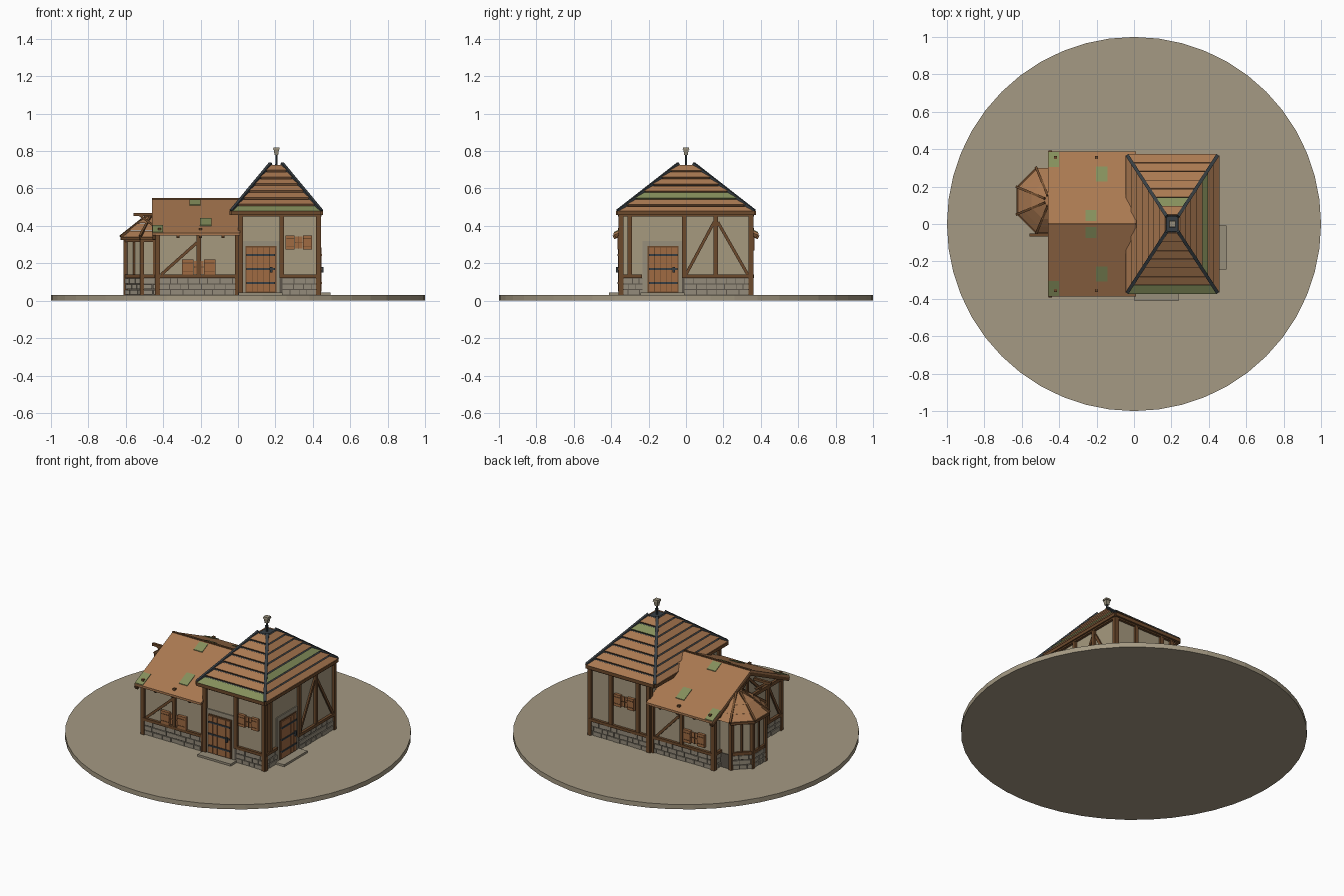
import bpy, bmesh, math, random
from mathutils import Vector, Matrix

random.seed(4)
cube = bpy.data.objects.get("Cube")
if cube:
    bpy.data.objects.remove(cube)


def material(name, *srgb):
    m = bpy.data.materials.new(name)
    m.use_nodes = True
    col = [(c / 255) ** 2.2 for c in srgb] + [1]
    m.diffuse_color = col
    bsdf = m.node_tree.nodes["Principled BSDF"]
    bsdf.inputs["Base Color"].default_value = col
    bsdf.inputs["Roughness"].default_value = 0.9
    return m


EARTH = material("earth", 163, 152, 130)
PLASTER = material("plaster", 165, 152, 126)
TIMBER = material("timber", 108, 75, 48)
STONE = material("stone", 146, 138, 122)
MORTAR = material("mortar", 92, 86, 76)
ROOF = material("roof_boards", 168, 120, 82)
MOSS = material("moss", 132, 142, 92)
IRON = material("iron", 58, 64, 68)
BOARD = material("board_wood", 158, 106, 68)
PALE = material("pale_stone", 150, 141, 122)


def finish(name, bm, *mats):
    bmesh.ops.recalc_face_normals(bm, faces=bm.faces[:])
    mesh = bpy.data.meshes.new(name)
    bm.to_mesh(mesh)
    bm.free()
    for m in mats:
        mesh.materials.append(m)
    ob = bpy.data.objects.new(name, mesh)
    bpy.context.collection.objects.link(ob)
    return ob


def beams(name, mat, items):
    """One object of oriented bars: (start, end, width, height)."""
    bm = bmesh.new()
    for a, b, w, h in items:
        a, b = Vector(a), Vector(b)
        rot = (b - a).to_track_quat('X', 'Z').to_matrix().to_4x4()
        size = Matrix.Diagonal(((b - a).length, w, h, 1))
        bmesh.ops.create_cube(bm, size=1, matrix=Matrix.Translation((a + b) / 2) @ rot @ size)
    return finish(name, bm, mat)


def boxes(name, mat, items):
    """One object of upright boxes given by two opposite corners."""
    bm = bmesh.new()
    for a, b in items:
        a, b = Vector(a), Vector(b)
        size = [abs(c) for c in b - a]
        bmesh.ops.create_cube(bm, size=1, matrix=Matrix.Translation((a + b) / 2) @ Matrix.Diagonal(size + [1]))
    return finish(name, bm, mat)


def loft(bm, low, high, index=0):
    """Closed solid between two matching loops."""
    lo = [bm.verts.new(p) for p in low]
    hi = [bm.verts.new(p) for p in high]
    n = len(lo)
    faces = [bm.faces.new(lo), bm.faces.new(hi)]
    faces += [bm.faces.new((lo[i], lo[(i + 1) % n], hi[(i + 1) % n], hi[i])) for i in range(n)]
    for f in faces:
        f.material_index = index


def solid(name, mat, low, high):
    bm = bmesh.new()
    loft(bm, low, high)
    return finish(name, bm, mat)


def ring(n, r, z, cx=0, cy=0, turn=0.0):
    return [Vector((cx + r * math.cos(turn + math.tau * i / n), cy + r * math.sin(turn + math.tau * i / n), z))
            for i in range(n)]


def rect(x0, x1, y, z):
    return [Vector(p) for p in ((x0, -y, z), (x1, -y, z), (x1, y, z), (x0, y, z))]


def wall_frame(side, plane):
    """Map (along, outward, height) on a wall to world space."""
    s = -1 if side in ("front", "wing_end") else 1
    if side in ("front", "back"):
        return lambda u, o, z: Vector((u, s * (plane + o), z))
    return lambda u, o, z: Vector((s * (plane + o), u, z))


def stones(name, a, b, z0=0.03, rows=3, row_h=0.03):
    """Courses of blocks along the foot of a wall."""
    a, b = Vector(a), Vector(b)
    length, items = (b - a).length, []
    for r in range(rows):
        u, z = 0, z0 + (r + 0.5) * row_h
        while u < length - 0.004:
            v = min(length, u + random.uniform(0.035, 0.07))
            p, q = a.lerp(b, (u + 0.002) / length), a.lerp(b, (v - 0.002) / length)
            p.z = q.z = z
            if v - u > 0.008:
                items.append((p, q, random.uniform(0.014, 0.022), row_h - 0.005))
            u = v
    beams(name, STONE, items)


def window(name, F, u, z, w=0.14, h=0.075):
    """Latticed opening between two open shutters."""
    t = w * 0.36
    boxes(name + "_shutters", BOARD, [(F(u + s * w / 2, 0, z - h / 2), F(u + s * (w / 2 - t + 0.003), 0.018, z + h / 2))
                                      for s in (-1, 1)])
    boxes(name + "_panel", BOARD, [(F(u - w / 2 + t, 0, z - h * .45), F(u + w / 2 - t, 0.008, z + h * .4))])
    bars = [(F(u - 0.002, 0, z - h * .45), F(u + 0.002, 0.012, z + h * .4)),
            (F(u - w / 2 + t, 0, z - 0.002), F(u + w / 2 - t, 0.012, z + 0.002))]
    bars += [(F(u + s * w * .32 - w * .15, 0, z + k * h), F(u + s * w * .32 + w * .15, 0.02, z + k * h + 0.004))
             for s in (-1, 1) for k in (-.3, .25)]
    boxes(name + "_battens", TIMBER, bars)


def door(name, F, u):
    """Plank door in a plain surround with iron straps and a step."""
    boxes(name + "_surround", PALE, [(F(u - 0.11, -0.01, 0.03), F(u + 0.1, 0.006, 0.32))])
    boxes(name + "_frame", TIMBER, [(F(u - 0.083, 0, 0.045), F(u + 0.083, 0.01, 0.292))])
    boxes(name + "_planks", BOARD, [(F(u - 0.076 + i * 0.031, 0, 0.05), F(u - 0.048 + i * 0.031, 0.016, 0.285))
                                    for i in range(5)])
    boxes(name + "_straps", IRON, [(F(u - 0.076, 0, z), F(u + 0.076, 0.02, z + 0.01)) for z in (.09, .165, .24)]
          + [(F(u + 0.05, 0, 0.15), F(u + 0.062, 0.028, 0.18))])
    boxes(name + "_step", PALE, [(F(u - 0.12, 0, 0.028), F(u + 0.115, 0.065, 0.043))])


def timbers(name, F, posts, u0, u1, top, braces=(), sill=True):
    """Posts, rails and diagonal braces over one wall."""
    items = [(F(u, 0.003, 0.03 if u in (u0, u1) else 0.12), F(u, 0.003, top), 0.024, 0.024) for u in posts]
    items += [(F(u0, 0.003, top - 0.01), F(u1, 0.003, top - 0.01), 0.026, 0.022)]
    if sill:
        items += [(F(u0, 0.003, 0.13), F(u1, 0.003, 0.13), 0.026, 0.018)]
    items += [(F(a, 0.002, za), F(b, 0.002, zb), 0.016, 0.016) for a, za, b, zb in braces]
    beams(name, TIMBER, items)


# Round ground plate
solid("ground", EARTH, ring(48, 1, 0), ring(48, 1, 0.03))

# Main block walls
solid("main_walls", PLASTER, rect(0.015, 0.43, 0.347, 0.03), rect(0.015, 0.43, 0.347, 0.47))
front, back = wall_frame("front", 0.347), wall_frame("back", 0.347)
right, left = wall_frame("right", 0.43), wall_frame("wing_end", -0.015)
timbers("main_front_timbers", front, (0.015, 0.235, 0.43), 0.015, 0.43, 0.47, sill=False)
beams("main_front_sill", TIMBER, [(front(0.235, .003, .13), front(0.43, .003, .13), 0.026, 0.018)])
timbers("main_right_timbers", right, (-0.347, -0.3, -0.01, 0.16, 0.347), -0.347, 0.347, 0.47,
        ((0.15, 0.42, 0.0, 0.14), (0.17, 0.42, 0.33, 0.14)), sill=False)
beams("main_right_sills", TIMBER, [(right(a, .003, .13), right(b, .003, .13), 0.026, 0.018)
                                   for a, b in ((-0.347, -0.235), (-0.01, 0.347))])
timbers("main_back_timbers", back, (0.015, 0.09, 0.28, 0.43), 0.015, 0.43, 0.47)
timbers("main_inner_timbers", left, (-0.347, 0.347), -0.347, 0.347, 0.47)
stones("front_stones", front(0.235, 0, 0), front(0.43, 0, 0))
stones("right_stones", right(-0.01, 0, 0), right(0.347, 0, 0))
stones("right_corner_stones", right(-0.347, 0, 0), right(-0.23, 0, 0))
stones("back_stones", back(0.015, 0, 0), back(0.43, 0, 0))
door("front_door", front, 0.122)
door("side_door", right, -0.122)
window("front_window", front, 0.325, 0.312)
window("back_window", back, 0.185, 0.305)

# Hipped roof: dark core, overlapping boards, ridge bars
EAVE, CROWN = rect(-0.035, 0.445, 0.365, 0.468), rect(0.175, 0.235, 0.04, 0.725)
solid("main_roof_core", IRON, EAVE, CROWN)
beams("main_eaves", TIMBER, [(EAVE[i], EAVE[(i + 1) % 4], 0.02, 0.022) for i in range(4)])
bm = bmesh.new()
TIERS, MOSSY = 7, {(0, 0), (2, 1), (5, 2)}
for i in range(4):
    j = (i + 1) % 4
    up = (EAVE[j] - EAVE[i]).cross(CROWN[i] - EAVE[i]).normalized()
    for t in range(TIERS):
        a, b = t / TIERS, (t + 0.86) / TIERS
        quad = [EAVE[i].lerp(CROWN[i], a), EAVE[j].lerp(CROWN[j], a),
                EAVE[j].lerp(CROWN[j], b), EAVE[i].lerp(CROWN[i], b)]
        lift = (0.014, 0.014, 0.007, 0.007)
        loft(bm, quad, [p + up * h for p, h in zip(quad, lift)], int((t, i) in MOSSY))
finish("main_roof_boards", bm, ROOF, MOSS)
beams("main_roof_hips", IRON, [(e + Vector((0, 0, .01)), c + Vector((0, 0, .006)), 0.018, 0.018)
                               for e, c in zip(EAVE, CROWN)])
solid("finial_rod", IRON, ring(6, 0.006, 0.72, 0.205), ring(6, 0.005, 0.79, 0.205))
solid("finial_cup", PALE, ring(4, 0.014, 0.78, 0.205, 0, .785), ring(4, 0.02, 0.808, 0.205, 0, .785))
solid("finial_cap", PALE, ring(4, 0.025, 0.808, 0.205, 0, .785), ring(4, 0.022, 0.82, 0.205, 0, .785))

# Wing with gable end
RIDGE, EDGE, FOOT, X0, X1 = 0.545, 0.388, 0.362, -0.46, 0.01


def slope(x, y, h=0.0):
    return Vector((x, y, RIDGE + h - (RIDGE - FOOT) * abs(y) / EDGE))


gable = [(-0.335, 0.03), (0.335, 0.03), (0.335, 0.365), (0, 0.525), (-0.335, 0.365)]
solid("wing_walls", PLASTER, [Vector((-0.43, y, z)) for y, z in gable], [Vector((0.02, y, z)) for y, z in gable])
w_front, w_back = wall_frame("front", 0.335), wall_frame("back", 0.335)
w_end = wall_frame("wing_end", 0.43)
for name, F, brace in (("wing_front", w_front, (-0.41, 0.14, -0.22, 0.31)),
                       ("wing_back", w_back, (-0.03, 0.14, -0.19, 0.31))):
    timbers(name + "_timbers", F, (-0.43, -0.21, -0.005), -0.43, -0.005, 0.37, (brace,))
    stones(name + "_stones", F(-0.43, 0, 0), F(0, 0, 0))
window("wing_front_window", w_front, -0.21, 0.18, 0.18, 0.08)
window("wing_back_window", w_back, -0.3, 0.2, 0.15, 0.08)
timbers("wing_end_timbers", w_end, (-0.335, -0.2, -0.07, 0.335), -0.335, 0.335, 0.37,
        ((-0.32, 0.14, -0.21, 0.35), (0, 0.36, 0, 0.52), (-0.13, 0.37, 0, 0.49), (0.13, 0.37, 0, 0.49)))
stones("wing_end_stones", w_end(-0.335, 0, 0), w_end(0.335, 0, 0))
for side, s in (("front", -1), ("back", 1)):
    corners = [slope(X0, 0), slope(X1, 0), slope(X1, s * EDGE), slope(X0, s * EDGE)]
    solid("wing_roof_" + side, ROOF, [p - Vector((0, 0, 0.014)) for p in corners], corners)
    beams("wing_verge_" + side, TIMBER, [(slope(X0 + .012, 0, -.024), slope(X0 + .012, s * EDGE, -.024), .02, .022)])
    beams("wing_rafter_tails_" + side, TIMBER, [(slope(x, s * .31, -.022), slope(x, s * .38, -.022), .016, .018)
                                                for x in (-0.32, -0.2, -0.08)])
    bm = bmesh.new()
    for x, y, w, d in ((-.43, .345, .056, .08), (-.172, .268, .06, .08), (-.23, .045, .06, .06)):
        patch = [(x - w / 2, y - d / 2), (x + w / 2, y - d / 2), (x + w / 2, y + d / 2), (x - w / 2, y + d / 2)]
        loft(bm, [slope(a, s * b) for a, b in patch], [slope(a, s * b, .004) for a, b in patch])
    finish("wing_moss_" + side, bm, MOSS)
    beams("wing_roof_pegs_" + side, TIMBER, [(slope(x, s * .355), slope(x, s * .355, .012), .016, .016)
                                             for x in (-0.42, -0.2)])
beams("wing_ridge", TIMBER, [(slope(X0, 0, -.002), slope(X1, 0, -.002), 0.012, 0.01)])
beams("wing_purlin", TIMBER, [((-0.44, -0.06, 0.462), (-0.56, -0.06, 0.462), 0.016, 0.016),
                              ((-0.53, -0.06, 0.46), (-0.45, -0.06, 0.4), 0.012, 0.012)])

# Eight-sided bay on the wing end
BX, BY, TURN = -0.45, 0.125, math.pi / 8


def octagon(r, z):
    return ring(8, r, z, BX, BY, TURN)


solid("bay_walls", PLASTER, octagon(0.16, 0.03), octagon(0.16, 0.34))
foot, head, outer = octagon(0.163, 0.03), octagon(0.163, 0.34), range(2, 6)
beams("bay_posts", TIMBER, [(foot[i], head[i], 0.022, 0.022) for i in range(2, 7)])
beams("bay_rails", TIMBER, [(octagon(0.163, z)[i], octagon(0.163, z)[i + 1], 0.02, 0.02)
                            for i in outer for z in (0.13, 0.325)])
beams("bay_mullions", TIMBER, [((foot[i] + foot[i + 1]) / 2 + Vector((0, 0, .1)),
                                (head[i] + head[i + 1]) / 2, 0.01, 0.01) for i in outer])
for i in outer:
    stones("bay_stones_%d" % i, foot[i], foot[i + 1])
for k, (r0, z0, r1, z1) in enumerate(((.19, .335, .145, .372), (.15, .375, .1, .413), (.105, .416, .03, .455))):
    solid("bay_roof_tier_%d" % k, ROOF, octagon(r0, z0), octagon(r1, z1))
beams("bay_roof_ribs", TIMBER, [(a, b, 0.013, 0.013) for a, b in zip(octagon(.193, .342)[2:7], octagon(.03, .462)[2:7])])
beams("bay_eaves", TIMBER, [(octagon(.185, .332)[i], octagon(.185, .332)[i + 1], 0.014, 0.016) for i in outer])

# Mortar bed behind the stone courses
solid("main_footing", MORTAR, rect(0.014, 0.433, 0.35, 0.03), rect(0.014, 0.433, 0.35, 0.12))
solid("wing_footing", MORTAR, rect(-0.433, 0.02, 0.338, 0.03), rect(-0.433, 0.02, 0.338, 0.12))
solid("bay_footing", MORTAR, octagon(0.164, 0.03), octagon(0.164, 0.12))
